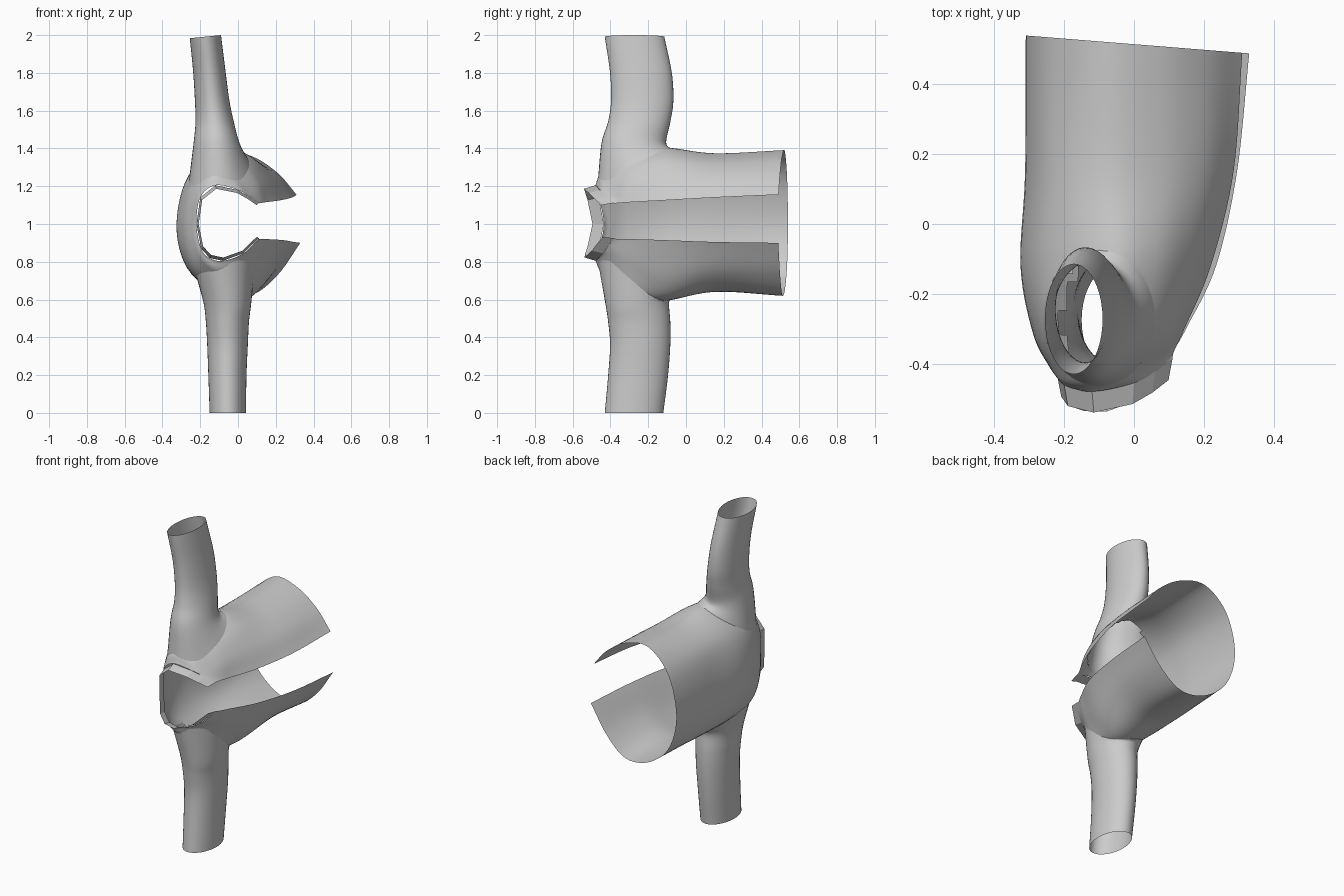
import bpy, bmesh, math
from mathutils import Vector
from mathutils.bvhtree import BVHTree

if "Cube" in bpy.data.objects:
    bpy.data.objects.remove(bpy.data.objects["Cube"])


def spline(pts, n):
    """Catmull-Rom resampling with n steps per span."""
    p = [2 * pts[0] - pts[1]] + pts + [2 * pts[-1] - pts[-2]]
    out = []
    for i in range(1, len(p) - 2):
        a, b, c, d = p[i - 1:i + 3]
        for s in range(n):
            t = s / n
            out.append(0.5 * (2 * b + (c - a) * t + (2 * a - 5 * b + 4 * c - d) * t * t
                              + (3 * b - a - 3 * c + d) * t ** 3))
    return out + [pts[-1].copy()]


def loft(name, rows, closed=False, hole=None, angle=50):
    """Skin a list of equal point rows; hole(verts) drops faces."""
    bm = bmesh.new()
    grid = [[bm.verts.new(p) for p in r] for r in rows]
    n = len(rows[0])
    for r0, r1 in zip(grid, grid[1:]):
        for i in range(n if closed else n - 1):
            j = (i + 1) % n
            q = (r0[i], r0[j], r1[j], r1[i])
            if not (hole and hole([v.co for v in q])):
                bm.faces.new(q)
    bmesh.ops.delete(bm, geom=[v for v in bm.verts if not v.link_faces], context='VERTS')
    bmesh.ops.recalc_face_normals(bm, faces=bm.faces)
    me = bpy.data.meshes.new(name)
    bm.to_mesh(me)
    bm.free()
    ob = bpy.data.objects.new(name, me)
    bpy.context.collection.objects.link(ob)
    bpy.ops.object.select_all(action='DESELECT')
    ob.select_set(True)
    bpy.context.view_layer.objects.active = ob
    if angle:
        bpy.ops.object.shade_smooth_by_angle(angle=math.radians(angle))
    return ob


# Split sleeve cross-sections (x, z), from upper slit edge round to lower one
back = [(.31, 1.155), (.21, 1.27), (.07, 1.36), (-.1, 1.385), (-.25, 1.25), (-.31, 1),
        (-.25, .78), (-.1, .65), (.07, .625), (.21, .73), (.33, .9)]
middle = [(.285, 1.14), (.2, 1.26), (.07, 1.345), (-.09, 1.37), (-.25, 1.26), (-.312, 1),
          (-.26, .76), (-.1, .655), (.06, .65), (.19, .74), (.295, .905)]
widest = [(.22, 1.125), (.16, 1.25), (.06, 1.36), (-.08, 1.4), (-.26, 1.26), (-.325, 1),
          (-.27, .77), (-.1, .62), (.04, .6), (.14, .7), (.235, .915)]
shoulder = [(.145, 1.115), (.11, 1.22), (.03, 1.32), (-.1, 1.37), (-.24, 1.25), (-.29, 1),
            (-.25, .78), (-.12, .65), (.02, .63), (.1, .78), (.15, .92)]
neck = [(.115, 1.11), (.06, 1.17), (-.02, 1.24), (-.12, 1.28), (-.21, 1.18), (-.245, 1),
        (-.21, .83), (-.13, .75), (-.04, .75), (.06, .84), (.115, .92)]
mouth = [(.11, 1.11), (.06, 1.145), (0, 1.18), (-.12, 1.205), (-.2, 1.14), (-.22, 1),
         (-.195, .87), (-.15, .82), (-.08, .805), (.03, .845), (.11, .925)]


def section(pts, y, bow=0, tilt=0, dent=0):
    return [Vector((x, y + bow * (x + .12) ** 2 + tilt * x + dent * max(0, .2 - abs(z - 1)), z))
            for x, z in pts]


front = section(mouth, -.48, 1.5, dent=.15)
sections = [section(back, .515, tilt=-.08), section(middle, .15), section(widest, -.12),
            section(shoulder, -.32, .3), section(neck, -.445, 1.3, dent=.1), front]
around = [spline(s, 6) for s in sections]
columns = [spline(list(c), 10) for c in zip(*around)]
body = [list(r) for r in zip(*columns)]

# Where the two tubes open into the sleeve: centre x, y and radii
feet = {1: (-.10, -.27, .16, .195), -1: (-.07, -.268, .15, .193)}


def in_foot(co):
    for side, (cx, cy, rx, ry) in feet.items():
        if (co.z - 1) * side > .12:
            return ((co.x - cx) / rx) ** 2 + ((co.y - cy) / ry) ** 2 < 1
    return False


# Search tree of the uncut sleeve for seating the tubes
n = len(body[0])
faces = [(r * n + i, r * n + i + 1, (r + 1) * n + i + 1, (r + 1) * n + i)
         for r in range(len(body) - 1) for i in range(n - 1)]
tree = BVHTree.FromPolygons([p for r in body for p in r], faces)

loft("split_sleeve", body, hole=lambda vs: all(in_foot(v) for v in vs))

# Faceted collar around the front mouth
lip = [Vector((-.05 + (p.x + .05) * .93, p.y - .06, 1 + (p.z - 1) * .91)) for p in front]
loft("front_collar", [front, lip], angle=0)


# Oval tubes: rings as (z, x min, x max, y min, y max), free end first
def tube(name, side, rings, slant):
    def ring(x0, x1, y0, y1, z):
        out = []
        for i in range(40):
            a = math.tau * i / 40
            out.append(Vector(((x0 + x1) / 2 + (x1 - x0) / 2 * math.cos(a),
                               (y0 + y1) / 2 + (y1 - y0) / 2 * math.sin(a), z)))
        return out
    rows = [ring(*r[1:], r[0]) for r in rings]
    for p in rows[0]:
        p.z += slant * (p.x - rings[0][2])
    cx, cy, rx, ry = feet[side]
    base = []
    for p in ring(cx - rx, cx + rx, cy - ry, cy + ry, 1 + .4 * side):
        hit = tree.ray_cast(Vector((p.x, p.y, 1 + side)), Vector((0, 0, -side)))[0]
        if hit is None or (hit.z - 1) * side < .15:
            hit = tree.find_nearest(Vector((p.x, p.y, 1 + .25 * side)))[0]
        base.append(hit)
    rows.append(base)
    cols = [spline(list(c), 6) for c in zip(*rows)]
    loft(name, [list(r) for r in zip(*cols)], closed=True)


tube("upper_tube", 1, [(2, -.255, -.09, -.43, -.115), (1.8, -.237, -.065, -.402, -.075),
                       (1.65, -.228, -.045, -.397, -.067), (1.54, -.225, -.022, -.413, -.083),
                       (1.43, -.235, .008, -.447, -.105)], .1)
tube("lower_tube", -1, [(0, -.15, .042, -.43, -.12), (.2, -.157, .045, -.412, -.095),
                        (.36, -.163, .052, -.402, -.083), (.48, -.17, .058, -.412, -.083),
                        (.58, -.182, .07, -.427, -.09)], 0)
